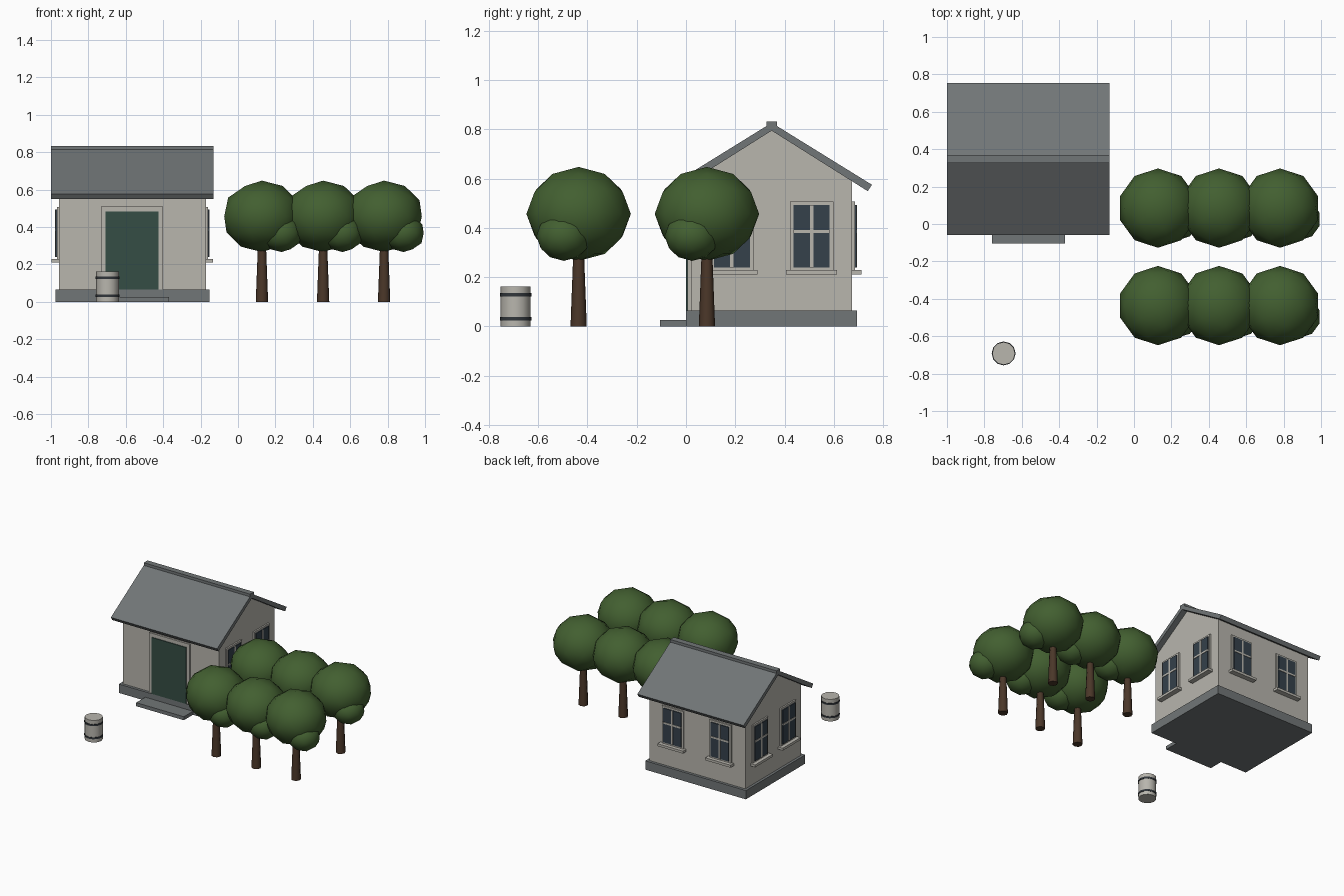
import bpy, math
from mathutils import Vector, Matrix

if "Cube" in bpy.data.objects:
    bpy.data.objects.remove(bpy.data.objects["Cube"], do_unlink=True)


def material(name, rgb):
    m = bpy.data.materials.new(name)
    m.use_nodes = True
    m.diffuse_color = (*rgb, 1)
    m.node_tree.nodes["Principled BSDF"].inputs["Base Color"].default_value = (*rgb, 1)
    return m


PLASTER = material("pale plaster", (0.48, 0.465, 0.42))
SLATE = material("grey slate", (0.165, 0.18, 0.184))
DOOR = material("dark green paint", (0.035, 0.075, 0.058))
GLASS = material("dark blue glass", (0.035, 0.052, 0.07))
IRON = material("dark iron", (0.03, 0.036, 0.043))
BARK = material("brown bark", (0.07, 0.038, 0.022))
LEAF = material("green leaves", (0.055, 0.115, 0.03))

HX, HY = -0.565, 0.348          # house centre
WX, WY = 0.393, 0.327           # wall half sizes
BASE, APEX, SLOPE = 0.065, 0.795, 0.63


def mesh_object(name, verts, faces, mat):
    me = bpy.data.meshes.new(name)
    me.from_pydata(verts, [], faces)
    me.materials.append(mat)
    ob = bpy.data.objects.new(name, me)
    bpy.context.collection.objects.link(ob)
    return ob


def prism(name, profile, x0, x1, mat):
    """Extrude a (y, z) profile along x."""
    n = len(profile)
    verts = [(x, y, z) for x in (x0, x1) for y, z in profile]
    faces = [tuple(reversed(range(n))), tuple(range(n, 2 * n))]
    faces += [(i, (i + 1) % n, n + (i + 1) % n, n + i) for i in range(n)]
    return mesh_object(name, verts, faces, mat)


def box(name, x, y, z, mat, place=None):
    ob = prism(name, [(y[0], z[0]), (y[1], z[0]), (y[1], z[1]), (y[0], z[1])], *x, mat)
    if place:
        ob.data.transform(place)
    return ob


def smooth(ob, angle):
    bpy.ops.object.select_all(action="DESELECT")
    ob.select_set(True)
    bpy.context.view_layer.objects.active = ob
    bpy.ops.object.shade_smooth_by_angle(angle=math.radians(angle))


def cone(name, loc, r1, r2, z0, z1, sides, mat):
    bpy.ops.mesh.primitive_cone_add(vertices=sides, radius1=r1, radius2=r2, depth=z1 - z0,
                                    location=(loc[0], loc[1], (z0 + z1) / 2))
    ob = bpy.context.object
    ob.name = name
    ob.data.materials.append(mat)
    smooth(ob, 50)
    return ob


# House body
box("plinth", (HX - 0.412, HX + 0.412), (HY - 0.347, HY + 0.347), (0, BASE), SLATE)
box("front_step", (-0.76, -0.37), (-0.105, 0.02), (0, 0.026), SLATE)
eave = APEX - WY * SLOPE
prism("walls", [(HY - WY, BASE), (HY + WY, BASE), (HY + WY, eave), (HY, APEX), (HY - WY, eave)],
      HX - WX, HX + WX, PLASTER)

# Roof: two sloping slabs and a ridge cap
for side, label in ((-1, "front"), (1, "back")):
    pts = [(0, APEX), (0.39, APEX - 0.39 * SLOPE), (0.407, APEX - 0.39 * SLOPE + 0.026), (0, APEX + 0.032)]
    pts = [(HY + side * y, z) for y, z in pts]
    if side < 0:
        pts.reverse()
    prism(f"{label}_roof", pts, HX - 0.435, HX + 0.435, SLATE)
box("ridge_cap", (HX - 0.435, HX + 0.435), (HY - 0.022, HY + 0.022), (0.805, 0.833), SLATE)

# Door and frame
box("door_frame", (-0.732, -0.402), (0.007, 0.03), (BASE, 0.51), PLASTER)
box("door", (-0.709, -0.425), (0.001, 0.012), (BASE, 0.482), DOOR)


def window(label, place):
    """Window facing local -y, centred on the wall surface."""
    box(f"{label}_window_frame", (-0.088, 0.088), (-0.011, 0.01), (0.225, 0.507), PLASTER, place)
    box(f"{label}_window_glass", (-0.073, 0.073), (-0.017, 0), (0.24, 0.493), GLASS, place)
    box(f"{label}_window_upright", (-0.007, 0.007), (-0.02, 0), (0.24, 0.493), PLASTER, place)
    box(f"{label}_window_crossbar", (-0.073, 0.073), (-0.02, 0), (0.379, 0.392), PLASTER, place)
    box(f"{label}_window_sill", (-0.104, 0.104), (-0.038, 0.01), (0.211, 0.229), PLASTER, place)


# Two windows on each side wall and on the back wall
for wall, turn, out, spread in (("left", 90, WX, 0.162), ("right", -90, WX, 0.162), ("back", 180, WY, 0.195)):
    for s, tag in ((-1, "a"), (1, "b")):
        rot = Matrix.Rotation(math.radians(turn), 4, "Z")
        window(f"{wall}_{tag}", Matrix.Translation((HX, HY, 0)) @ rot @ Matrix.Translation((s * spread, -out, 0)))

# Barrel with two hoops
BARREL = (-0.697, -0.692)
cone("barrel", BARREL, 0.061, 0.061, 0, 0.163, 12, PLASTER)
for z in (0.025, 0.122):
    cone("barrel_hoop", BARREL, 0.064, 0.064, z, z + 0.013, 12, IRON)


def foliage(name, loc, r, squash):
    bpy.ops.mesh.primitive_ico_sphere_add(subdivisions=2, radius=r, location=loc)
    ob = bpy.context.object
    ob.name = name
    ob.scale.z = squash
    ob.data.materials.append(LEAF)
    smooth(ob, 60)


# Two rows of three trees
for y in (-0.436, 0.085):
    for x in (0.128, 0.455, 0.781):
        cone("tree_trunk", (x, y), 0.033, 0.021, 0, 0.32, 8, BARK)
        foliage("tree_crown", (x, y, 0.457), 0.212, 0.9)
        foliage("tree_side_clump", (x + 0.105, y - 0.06, 0.367), 0.112, 0.9)
